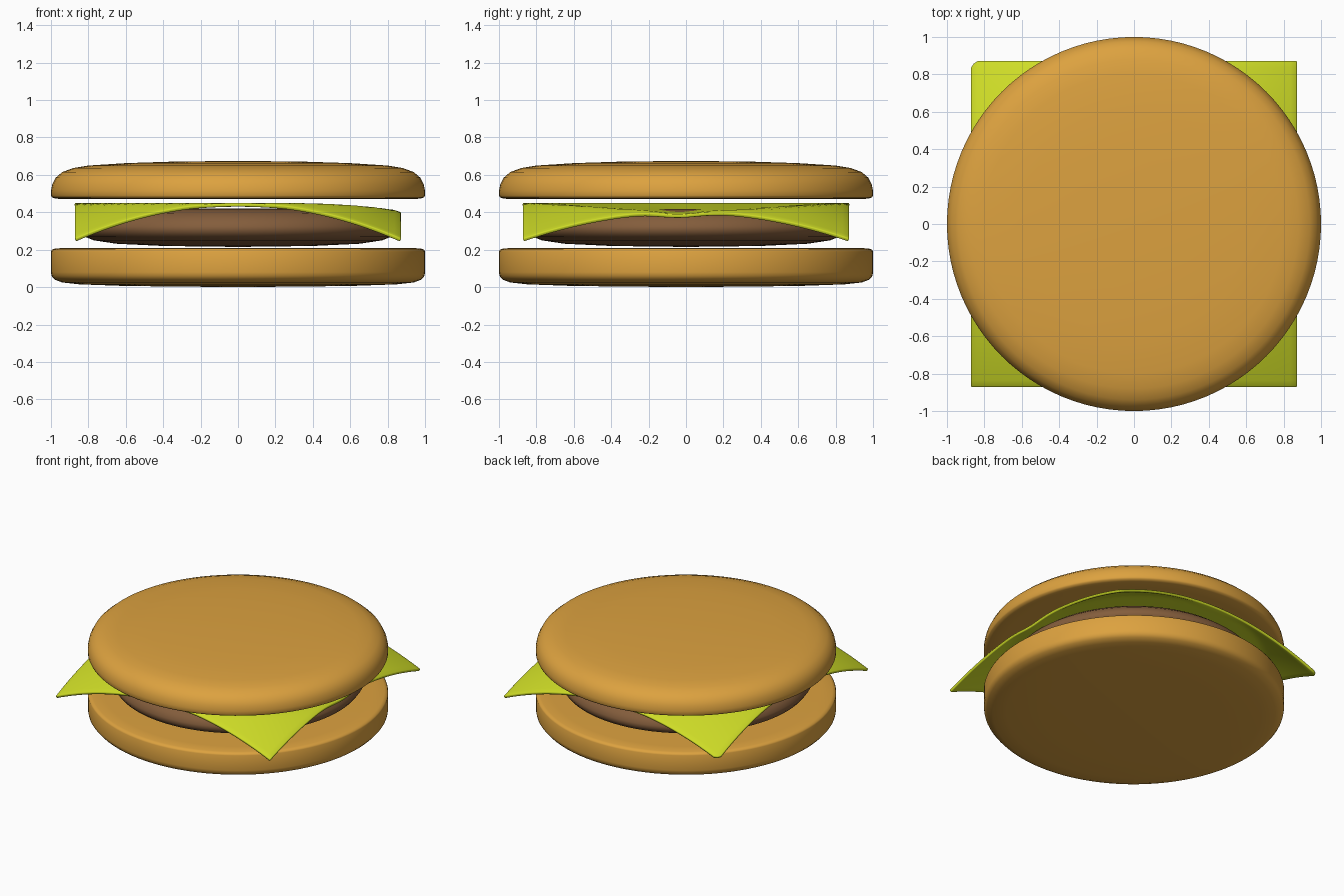
import bpy, bmesh, math

if "Cube" in bpy.data.objects:
    bpy.data.objects.remove(bpy.data.objects["Cube"])


def material(name, color):
    m = bpy.data.materials.new(name)
    m.diffuse_color = (*color, 1)
    m.use_nodes = True
    m.node_tree.nodes["Principled BSDF"].inputs["Base Color"].default_value = m.diffuse_color
    return m


def finish(name, bm, mat):
    bmesh.ops.recalc_face_normals(bm, faces=bm.faces)
    me = bpy.data.meshes.new(name)
    bm.to_mesh(me)
    bm.free()
    me.materials.append(mat)
    ob = bpy.data.objects.new(name, me)
    bpy.context.collection.objects.link(ob)
    for p in me.polygons:
        p.use_smooth = True
    return ob


def lathe(name, profile, mat, steps=96):
    bm = bmesh.new()
    vs = [bm.verts.new((r, 0, z)) for r, z in profile]
    es = [bm.edges.new(pair) for pair in zip(vs, vs[1:])]
    bmesh.ops.spin(bm, geom=vs + es, cent=(0, 0, 0), axis=(0, 0, 1),
                   angle=math.tau, steps=steps, use_duplicate=False)
    bmesh.ops.remove_doubles(bm, verts=bm.verts, dist=1e-4)
    return finish(name, bm, mat)


bread = material("bread", (0.72, 0.36, 0.05))
meat = material("meat", (0.23, 0.11, 0.045))
cheese_mat = material("cheese", (0.62, 0.72, 0.02))

# Buns and patty
lathe("bottom_bun", [(0, 0.0), (0.6, 0.006), (0.85, 0.015), (0.94, 0.025), (0.98, 0.04),
                     (0.997, 0.06), (1, 0.08), (1, 0.19), (0.995, 0.2), (0.975, 0.207),
                     (0.9, 0.21), (0, 0.21)], bread)
lathe("patty", [(0, 0.215), (0.4, 0.22), (0.65, 0.232), (0.77, 0.25), (0.825, 0.272),
                (0.845, 0.3), (0.845, 0.325), (0.825, 0.36), (0.78, 0.395), (0.7, 0.415),
                (0.5, 0.42), (0, 0.42)], meat)
lathe("top_bun", [(0, 0.47), (0.9, 0.47), (0.975, 0.473), (0.995, 0.48), (1, 0.49),
                  (1, 0.515), (0.993, 0.55), (0.975, 0.585), (0.94, 0.615), (0.88, 0.637),
                  (0.8, 0.65), (0.6, 0.663), (0.35, 0.671), (0, 0.675)], bread)

# Cheese slice: square sheet whose corners droop over the patty
H = 0.873


def sheet_height(x, y):
    r2 = (x * x + y * y) / (H * H)
    z = 0.45 - 0.19 * max(0, r2 - 1.0)
    sag = max(0, (x - 0.25) / (H - 0.25)) * max(0, 1 - (y / H) ** 2)
    return z - sag * (0.042 + 0.018 * math.exp(-((y + 0.04) / 0.14) ** 2))


bm = bmesh.new()
bmesh.ops.create_grid(bm, x_segments=48, y_segments=48, size=H)
for v in bm.verts:
    x, y = v.co.x, v.co.y
    # clipped back left corner
    over = (y - x) - 1.715
    if over > 0:
        x += over * 0.45
        y -= over * 0.45
    v.co = (x, y, sheet_height(x, y))
cheese = finish("cheese_slice", bm, cheese_mat)
if cheese.data.polygons[0].normal.z < 0:
    cheese.data.flip_normals()
solid = cheese.modifiers.new("thickness", 'SOLIDIFY')
solid.thickness = 0.02
solid.offset = -1
bev = cheese.modifiers.new("soft_edge", 'BEVEL')
bev.width = 0.006
bev.segments = 2
bev.limit_method = 'ANGLE'
bev.angle_limit = math.radians(50)
